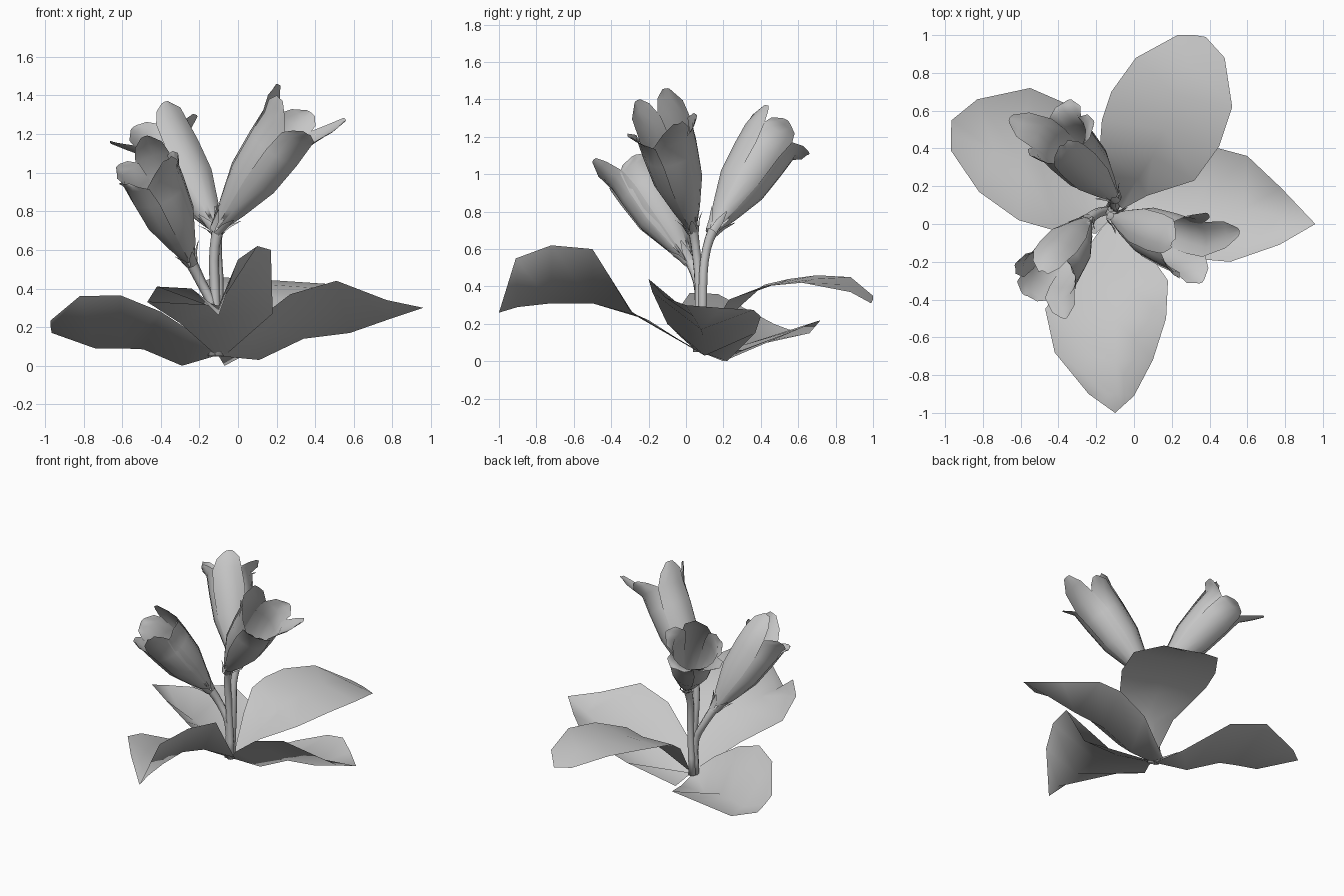
import bpy, bmesh
from math import sin, cos, atan2, pi
from mathutils import Vector

cube = bpy.data.objects.get("Cube")
if cube:
    bpy.data.objects.remove(cube, do_unlink=True)

grey = bpy.data.materials.new("mid_grey")
grey.use_nodes = True
grey.diffuse_color = (0.57, 0.57, 0.57, 1)
grey.node_tree.nodes["Principled BSDF"].inputs["Base Color"].default_value = grey.diffuse_color


def finish(name, bm):
    """Turn a bmesh into a smooth shaded object."""
    bmesh.ops.remove_doubles(bm, verts=bm.verts, dist=0.0005)
    bmesh.ops.recalc_face_normals(bm, faces=bm.faces)
    for face in bm.faces:
        face.smooth = True
    mesh = bpy.data.meshes.new(name)
    bm.to_mesh(mesh)
    bm.free()
    mesh.materials.append(grey)
    obj = bpy.data.objects.new(name, mesh)
    bpy.context.collection.objects.link(obj)
    return obj


def add_sheet(bm, rows):
    """Skin rows of points that all have the same length."""
    grid = [[bm.verts.new(p) for p in row] for row in rows]
    for low, high in zip(grid, grid[1:]):
        for i in range(len(low) - 1):
            bm.faces.new((low[i], low[i + 1], high[i + 1], high[i]))


def leaf(name, left, middle, right):
    """Folded blade skinned between two edges and a midrib."""
    bm = bmesh.new()
    add_sheet(bm, list(zip(left, middle, right)))
    finish(name, bm)


def stem(name, points):
    """Round stalk, a little thicker at the top."""
    curve = bpy.data.curves.new(name, "CURVE")
    curve.dimensions = "3D"
    curve.bevel_depth = 0.026
    curve.bevel_resolution = 1
    curve.resolution_u = 3
    curve.use_fill_caps = True
    spline = curve.splines.new("BEZIER")
    spline.bezier_points.add(len(points) - 1)
    for i, (knot, p) in enumerate(zip(spline.bezier_points, points)):
        knot.co = p
        knot.handle_left_type = knot.handle_right_type = "AUTO"
        knot.radius = 1.25 if i == len(points) - 1 else 1
    helper = bpy.data.objects.new(name + "_curve", curve)
    bpy.context.collection.objects.link(helper)
    bpy.context.view_layer.update()
    mesh = bpy.data.meshes.new_from_object(helper.evaluated_get(bpy.context.evaluated_depsgraph_get()))
    bpy.data.objects.remove(helper, do_unlink=True)
    bm = bmesh.new()
    bm.from_mesh(mesh)
    bpy.data.meshes.remove(mesh)
    finish(name, bm)


# Petal body: fraction along the axis, radius, half width
PETAL = [(0, .03, .025), (.2, .075, .06), (.5, .13, .107), (.8, .145, .117), (1, .15, .105)]
SEPAL = [(-.05, .034, .022), (.05, .05, .02), (.14, .08, .003)]


def wrapped_rows(base, axis, out, profile, lift):
    """Strip of points wrapped around the flower axis in direction out."""
    side = axis.normalized().cross(out)
    rows = []
    for t, r, w in profile:
        r += lift * t
        rows.append([base + axis * t + out * (r * cos(a)) + side * (r * sin(a))
                     for a in (-w / r, -w / r / 2, 0, w / r / 2, w / r)])
    return rows


def flower(name, base, rim, tips):
    """Trumpet of evenly spaced petals, each flaring out to its own tip."""
    base, rim = Vector(base), Vector(rim)
    axis = rim - base
    d = axis.normalized()
    u = d.cross(Vector((0, 0, 1))).normalized()
    v = d.cross(u)

    def angle(tip):
        return atan2((tip - rim).dot(v), (tip - rim).dot(u))

    # even spacing that best fits the directions of the tips
    tips = sorted((Vector(t) for t in tips), key=angle)
    step = 2 * pi / len(tips)
    first = sum(angle(t) - i * step for i, t in enumerate(tips)) / len(tips)
    petals, sepals = bmesh.new(), bmesh.new()
    for i, tip in enumerate(tips):
        a = first + i * step
        out = u * cos(a) + v * sin(a)
        side = d.cross(out)
        rows = wrapped_rows(base, axis, out, PETAL, .01 * (i % 2))
        start = rows[-1][2]
        # flared lip narrowing to the tip
        for f, w in ((.6, .075), (1, .025)):
            centre = start.lerp(tip, f)
            rows.append([centre + side * (w * k) - out * (.012 * k * k) for k in (-1, -.5, 0, .5, 1)])
        add_sheet(petals, rows)
        add_sheet(sepals, wrapped_rows(base, axis, out, SEPAL, 0))
    finish(name + "_petals", petals)
    finish(name + "_sepals", sepals)


# Four broad leaves around the base
leaf("front_leaf",
     [(-.12, .05, .06), (-.3, -.2, .22), (-.47, -.45, .33), (-.42, -.68, .41), (-.24, -.9, .4), (-.1, -1, .26)],
     [(-.1, .06, .06), (-.08, -.28, .25), (-.1, -.5, .31), (-.1, -.72, .31), (-.1, -.9, .29), (-.1, -1, .26)],
     [(-.06, .05, .06), (.18, -.3, .27), (.17, -.5, .6), (.1, -.72, .62), (0, -.91, .55), (-.1, -1, .26)])
leaf("left_leaf",
     [(-.1, .05, .06), (.05, -.1, .2), (.27, -.18, .37), (.51, -.2, .44), (.77, -.11, .34), (.96, 0, .3)],
     [(-.1, .08, .05), (.11, .1, .03), (.34, .09, .14), (.58, .08, .17), (.78, .04, .24), (.96, 0, .3)],
     [(-.07, .22, 0), (.22, .37, .15), (.45, .4, .24), (.6, .36, .275), (.78, .19, .285), (.96, 0, .3)])
leaf("back_leaf",
     [(-.06, .08, .08), (.07, .15, .2), (.32, .23, .33), (.45, .41, .4), (.52, .62, .42), (.48, .88, .37),
      (.38, .99, .31)],
     [(-.08, .1, .08), (.02, .24, .25), (.1, .36, .37), (.16, .5, .42), (.22, .68, .44), (.28, .87, .41),
      (.32, 1, .33)],
     [(-.1, .1, .08), (-.13, .25, .3), (-.18, .42, .41), (-.17, .55, .44), (-.12, .7, .46), (.01, .88, .45),
      (.23, 1, .35)])
leaf("right_leaf",
     [(-.1, .05, .06), (-.2, -.05, .15), (-.4, -.04, .28), (-.61, .02, .365), (-.82, .17, .36), (-.97, .39, .235)],
     [(-.12, .08, .05), (-.29, .2, 0), (-.49, .3, .085), (-.6, .34, .09), (-.74, .39, .09), (-.97, .47, .2)],
     [(-.12, .1, .05), (-.17, .3, .06), (-.32, .62, .18), (-.55, .72, .22), (-.83, .66, .15), (-.965, .55, .17)])

# Three stalks, each carrying one flower
stem("left_stem", [(-.1, .06, .05), (-.12, .07, .4), (-.12, .05, .62), (-.09, .03, .75)])
stem("back_stem", [(-.12, .1, .05), (-.1, .09, .4), (-.11, .11, .6), (-.11, .16, .74)])
stem("right_stem", [(-.13, .07, .05), (-.13, .07, .3), (-.19, .06, .43), (-.26, .01, .57)])

flower("left_flower", (-.1, .03, .72), (.26, -.11, 1.23),
       [(.38, .06, 1.31), (.2, -.1, 1.46), (.21, -.27, 1.39), (.36, -.31, 1.2), (.56, -.04, 1.27)])
flower("back_flower", (-.11, .15, .71), (-.39, .45, 1.18),
       [(-.66, .56, 1.15), (-.34, .66, 1.11), (-.21, .54, 1.29), (-.37, .42, 1.37), (-.55, .36, 1.23)])
flower("right_flower", (-.25, .01, .55), (-.45, -.27, 1.0),
       [(-.36, -.5, 1.07), (-.59, -.37, .94), (-.63, -.21, 1.03), (-.48, -.25, 1.19), (-.31, -.28, 1.1)])
